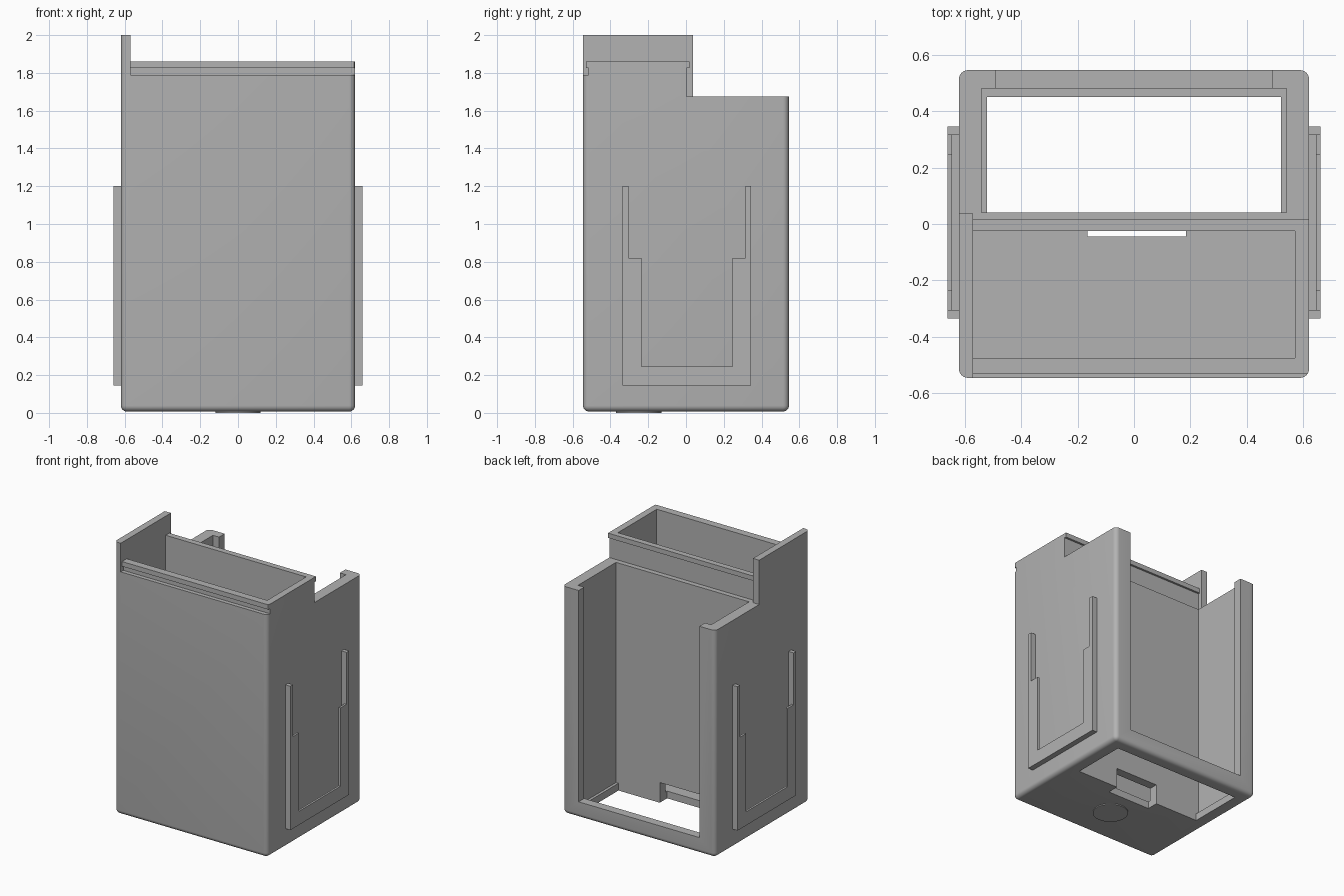
import bpy, bmesh, math
from mathutils import Vector

if "Cube" in bpy.data.objects:
    bpy.data.objects.remove(bpy.data.objects["Cube"])

grey = bpy.data.materials.new("light_grey")
grey.diffuse_color = (0.45, 0.45, 0.45, 1)
grey.use_nodes = True
grey.node_tree.nodes["Principled BSDF"].inputs["Base Color"].default_value = grey.diffuse_color


def mesh_object(name, bm):
    bmesh.ops.recalc_face_normals(bm, faces=bm.faces)
    me = bpy.data.meshes.new(name)
    bm.to_mesh(me)
    bm.free()
    me.materials.append(grey)
    ob = bpy.data.objects.new(name, me)
    bpy.context.collection.objects.link(ob)
    return ob


def box_bm(x0, x1, y0, y1, z0, z1):
    bm = bmesh.new()
    bmesh.ops.create_cube(bm, size=1)
    for v in bm.verts:
        v.co = Vector(((x0 + x1) / 2 + v.co.x * (x1 - x0),
                       (y0 + y1) / 2 + v.co.y * (y1 - y0),
                       (z0 + z1) / 2 + v.co.z * (z1 - z0)))
    return bm


def cut(target, *dims):
    cutter = mesh_object("cutter", box_bm(*dims))
    cutter.hide_render = True
    mod = target.modifiers.new("cut", 'BOOLEAN')
    mod.operation = 'DIFFERENCE'
    mod.solver = 'EXACT'
    mod.object = cutter
    bpy.context.view_layer.objects.active = target
    bpy.ops.object.modifier_apply(modifier=mod.name)
    bpy.data.objects.remove(cutter, do_unlink=True)


# Housing block with rounded upright and bottom edges
bm = box_bm(-0.62, 0.62, -0.545, 0.545, 0.007, 2.0)
edges = [e for e in bm.edges if min(v.co.z for v in e.verts) < 0.1]
bmesh.ops.bevel(bm, geom=edges, offset=0.032, segments=6, profile=0.5, affect='EDGES')
body = mesh_object("housing", bm)

# Step down behind the tall stop wall, and lower the rest beside it
cut(body, -1, 1, 0.037, 1, 1.675, 3)
cut(body, -0.57, 1, -1, 1, 1.86, 3)
# Lid rails along the front and rear of the upper rim
cut(body, -0.57, 1, 0.003, 1, 1.675, 1.825)
cut(body, -0.57, 1, 0.018, 1, 1.8, 3)
cut(body, -0.57, 1, -1, -0.515, 1.79, 1.825)
cut(body, -0.57, 1, -1, -0.53, 1.82, 3)
# Front storage well
cut(body, -0.57, 0.57, -0.475, -0.025, 0.06, 3)
# Rear bay, its open back and its floor opening
cut(body, -0.54, 0.54, 0.04, 0.48, 0.06, 3)
cut(body, -0.49, 0.49, 0.4, 1, 0.125, 3)
cut(body, -0.52, 0.52, 0.04, 0.45, -1, 0.5)
# Outlet slot at the foot of the partition
cut(body, -0.165, 0.185, -0.045, 0.1, -1, 0.155)

# Foot disc under the front well
bm = bmesh.new()
bmesh.ops.create_cone(bm, cap_ends=True, segments=48, radius1=0.12, radius2=0.12, depth=0.01)
bmesh.ops.translate(bm, verts=bm.verts, vec=(0, -0.25, 0.005))
mesh_object("foot_disc", bm)


def side_plate(name, side, x0, x1, outline):
    bm = bmesh.new()
    face = bm.faces.new([bm.verts.new((side * x0, y, z)) for y, z in outline])
    new = bmesh.ops.extrude_face_region(bm, geom=[face])["geom"]
    bmesh.ops.translate(bm, vec=(side * (x1 - x0), 0, 0),
                        verts=[v for v in new if isinstance(v, bmesh.types.BMVert)])
    mesh_object(name, bm)


# Card holders on both sides: a U-shaped rim with an overhanging lip
rim = [(-0.335, 1.2), (-0.335, 0.145), (0.345, 0.145), (0.345, 1.2),
       (0.315, 1.2), (0.315, 0.175), (-0.305, 0.175), (-0.305, 1.2)]
lip = [(-0.335, 1.2), (-0.335, 0.145), (0.345, 0.145), (0.345, 1.2),
       (0.315, 1.2), (0.315, 0.82), (0.245, 0.82), (0.245, 0.245),
       (-0.235, 0.245), (-0.235, 0.82), (-0.305, 0.82), (-0.305, 1.2)]
for side, label in ((-1, "left"), (1, "right")):
    side_plate(label + "_holder_rim", side, 0.615, 0.645, rim)
    side_plate(label + "_holder_lip", side, 0.645, 0.66, lip)

# Smooth the rounded edges, keep the rest sharp
bpy.ops.object.select_all(action='DESELECT')
for ob in bpy.data.objects:
    ob.select_set(True)
bpy.context.view_layer.objects.active = body
bpy.ops.object.shade_smooth_by_angle(angle=math.radians(30))
